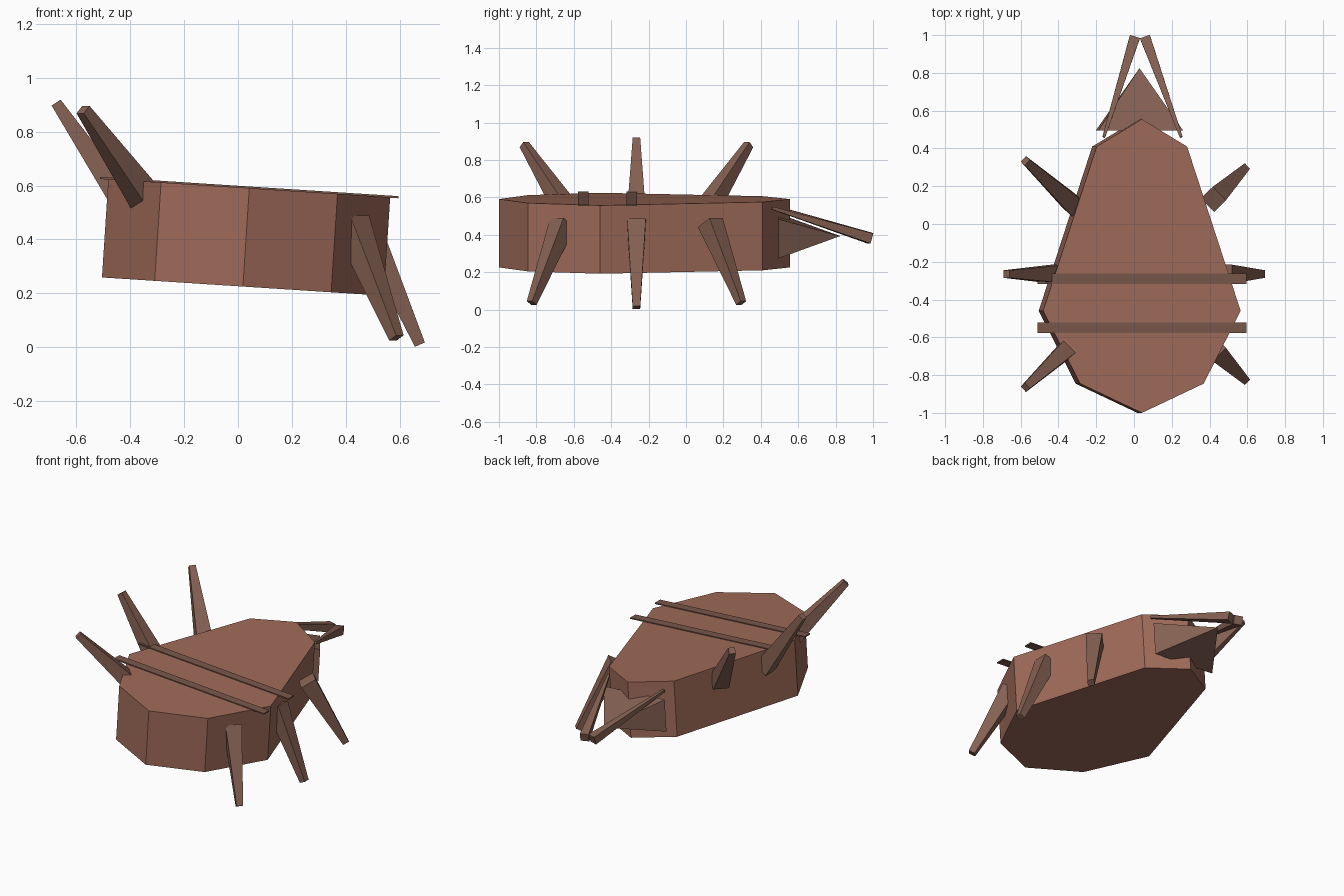
import bpy, bmesh, math
from mathutils import Vector, Matrix

if "Cube" in bpy.data.objects:
    bpy.data.objects.remove(bpy.data.objects["Cube"])


def material(name, rgb):
    m = bpy.data.materials.new(name)
    m.diffuse_color = (*rgb, 1)
    m.use_nodes = True
    m.node_tree.nodes["Principled BSDF"].inputs["Base Color"].default_value = m.diffuse_color
    return m


SHELL = material("reddish brown", (0.35, 0.147, 0.100))
LIMB = material("dull brown", (0.235, 0.118, 0.086))
BAND = material("dark brown", (0.19, 0.096, 0.070))

# Whole body leans slightly, right side down
TILT = Matrix.Translation((0.03, 0, 0.408)) @ Matrix.Rotation(math.radians(3.7), 4, 'Y')


def add_object(name, bm, mat, matrix=None):
    bmesh.ops.recalc_face_normals(bm, faces=bm.faces)
    if matrix is not None:
        bm.transform(matrix)
    mesh = bpy.data.meshes.new(name)
    bm.to_mesh(mesh)
    bm.free()
    mesh.materials.append(mat)
    obj = bpy.data.objects.new(name, mesh)
    bpy.context.collection.objects.link(obj)
    return obj


def tapered_bar(name, start, end, w0, w1, mat):
    """Square bar from start to end, width w0 tapering to w1."""
    start, end = Vector(start), Vector(end)
    d = (end - start).normalized()
    side = d.cross(Vector((0, 0, 1))).normalized()
    up = side.cross(d)
    bm = bmesh.new()
    rings = []
    for p, w in ((start, w0), (end, w1)):
        rings.append([bm.verts.new(p + (side * a + up * b) * w / 2)
                      for a, b in ((-1, -1), (1, -1), (1, 1), (-1, 1))])
    bm.faces.new(rings[0])
    bm.faces.new(rings[1])
    for i in range(4):
        j = (i + 1) % 4
        bm.faces.new((rings[0][i], rings[0][j], rings[1][j], rings[1][i]))
    return add_object(name, bm, mat)


# Body: faceted oval slab
half = [(0.328, -0.845), (0.524, -0.46), (0.24, 0.41)]
outline = [(0, -1.0)] + half + [(0, 0.555)] + [(-x, y) for x, y in reversed(half)]
bm = bmesh.new()
low = [bm.verts.new((x, y, -0.183)) for x, y in outline]
face = bm.faces.new(low)
ext = bmesh.ops.extrude_face_region(bm, geom=[face])
bmesh.ops.translate(bm, vec=(0, 0, 0.366),
                    verts=[v for v in ext["geom"] if isinstance(v, bmesh.types.BMVert)])
add_object("body", bm, SHELL, TILT)

# Head: four-sided pyramid pointing backward
bm = bmesh.new()
base = [bm.verts.new((x, 0.495, z - 0.015))
        for x, z in ((-0.225, -0.105), (0.225, -0.105), (0.225, 0.105), (-0.225, 0.105))]
apex = bm.verts.new((0, 0.825, -0.015))
bm.faces.new(base)
for i in range(4):
    bm.faces.new((base[i], base[(i + 1) % 4], apex))
add_object("head", bm, LIMB, TILT)

# Mouthparts: two bars that converge and thicken toward the tip
tapered_bar("left_mouthpart", (-0.16, 0.46, 0.553), (0.003, 0.985, 0.383), 0.015, 0.055, LIMB)
tapered_bar("right_mouthpart", (0.25, 0.46, 0.543), (0.06, 0.985, 0.380), 0.015, 0.055, LIMB)

# Legs: right side hangs down, left side points up; front and rear mirror about MID
MID = -0.265
tapered_bar("right_middle_leg", (0.472, MID, 0.467), (0.675, MID, 0.010), 0.10, 0.04, LIMB)
tapered_bar("left_middle_leg", (-0.395, MID, 0.495), (-0.675, MID, 0.908), 0.10, 0.04, LIMB)
for place, s in (("front", -1), ("rear", 1)):
    tapered_bar(f"right_{place}_leg", (0.42, MID + s * 0.395, 0.465),
                (0.588, MID + s * 0.56, 0.035), 0.10, 0.04, LIMB)
    tapered_bar(f"left_{place}_leg", (-0.32, MID + s * 0.365, 0.52),
                (-0.575, MID + s * 0.60, 0.882), 0.10, 0.04, LIMB)

# Bands: thin strips across the back, overhanging both sides
for i, y in enumerate((-0.29, -0.55)):
    bm = bmesh.new()
    bmesh.ops.create_cube(bm, size=1)
    bm.transform(Matrix.Translation((0, y, 0.185)) @ Matrix.Diagonal((1.11, 0.056, 0.008, 1)))
    add_object(f"back_band_{i + 1}", bm, BAND, TILT)
